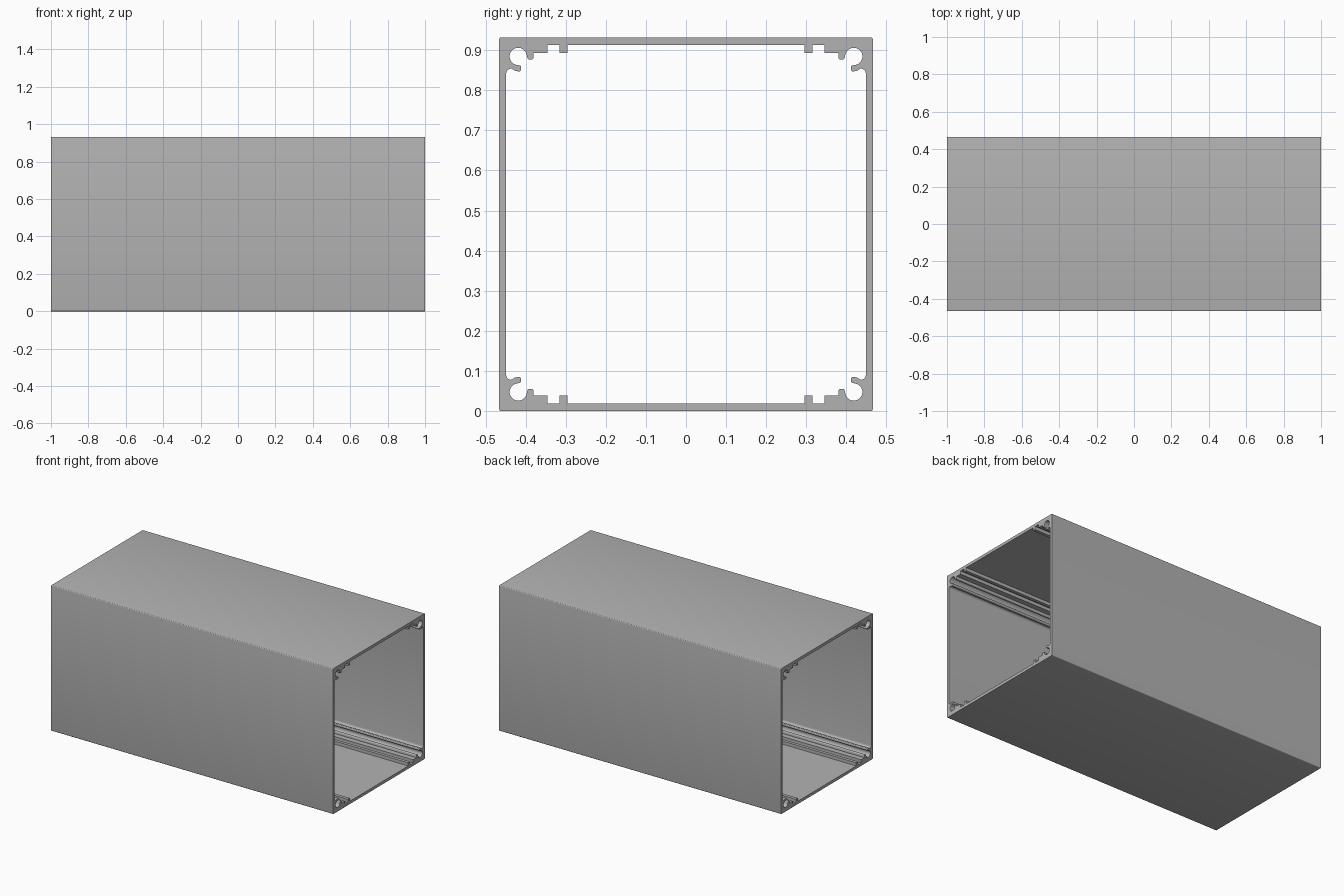
import bpy
import bmesh
from math import cos, sin, radians

cube = bpy.data.objects.get("Cube")
if cube:
    bpy.data.objects.remove(cube, do_unlink=True)

HALF = 0.466          # half the width and height of the section
LENGTH = 2.0
WALL_Y, WALL_Z = 0.0175, 0.0185
BORE, BORE_R = 0.0475, 0.0215

metal = bpy.data.materials.new("grey aluminium")
metal.use_nodes = True
grey = (0.45, 0.45, 0.45, 1.0)
metal.diffuse_color = grey
metal.node_tree.nodes["Principled BSDF"].inputs["Base Color"].default_value = grey


def arc(centre, radius, start, end, steps):
    """Points on an arc, angles in degrees."""
    angles = [radians(start + (end - start) * i / steps) for i in range(steps + 1)]
    return [(centre[0] + radius * cos(t), centre[1] + radius * sin(t)) for t in angles]


def mirrored_loop(quarter):
    """Mirror one corner, given as insets from the side and the top, to all four."""
    loop = []
    for sy, sz in ((-1, 1), (-1, -1), (1, -1), (1, 1)):
        points = quarter if sy * sz < 0 else quarter[::-1]
        loop += [(sy * (HALF - a), HALF + sz * (HALF - b)) for a, b in points]
    return loop


# Inner contour of one corner: card slot, step, prong, screw bore, lip, side wall
slot = [(0.17, WALL_Z), (0.17, 0.039), (0.15, 0.039), (0.15, WALL_Z),
        (0.12, WALL_Z), (0.12, 0.039), (0.086, 0.039)]
prong = arc((0.081, 0.050), 0.005, 0, 90, 3) + arc((0.075, 0.050), 0.005, 90, 180, 3)
bore = arc((BORE, BORE), BORE_R, 2, -272, 26)
lip = arc((0.050, 0.075), 0.005, -90, 0, 3) + arc((0.050, 0.080), 0.005, 0, 90, 3)
fillet = [(0.040, 0.084), (0.034, 0.080)] + arc((0.0295, 0.090), 0.012, -75, -180, 6)
inner_quarter = slot + prong + bore[1:-1] + lip + fillet
outer_quarter = arc((0.005, 0.005), 0.005, -90, -180, 4)

# Hollow section filled at one end and extruded along the length
bm = bmesh.new()
for quarter in (outer_quarter, inner_quarter):
    verts = [bm.verts.new((-LENGTH / 2, y, z)) for y, z in mirrored_loop(quarter)]
    for i, vert in enumerate(verts):
        bm.edges.new((vert, verts[i - 1]))
bmesh.ops.triangle_fill(bm, edges=bm.edges[:], use_beauty=True)
result = bmesh.ops.extrude_face_region(bm, geom=bm.faces[:], use_keep_orig=True)
moved = [g for g in result["geom"] if isinstance(g, bmesh.types.BMVert)]
bmesh.ops.translate(bm, verts=moved, vec=(LENGTH, 0, 0))
bmesh.ops.recalc_face_normals(bm, faces=bm.faces[:])

mesh = bpy.data.meshes.new("enclosure_extrusion")
bm.to_mesh(mesh)
bm.free()
mesh.materials.append(metal)
tube = bpy.data.objects.new("enclosure_extrusion", mesh)
bpy.context.collection.objects.link(tube)

# Smooth the rounded parts, keep the corners crisp
bpy.ops.object.select_all(action="DESELECT")
tube.select_set(True)
bpy.context.view_layer.objects.active = tube
bpy.ops.object.shade_smooth_by_angle(angle=radians(35))
